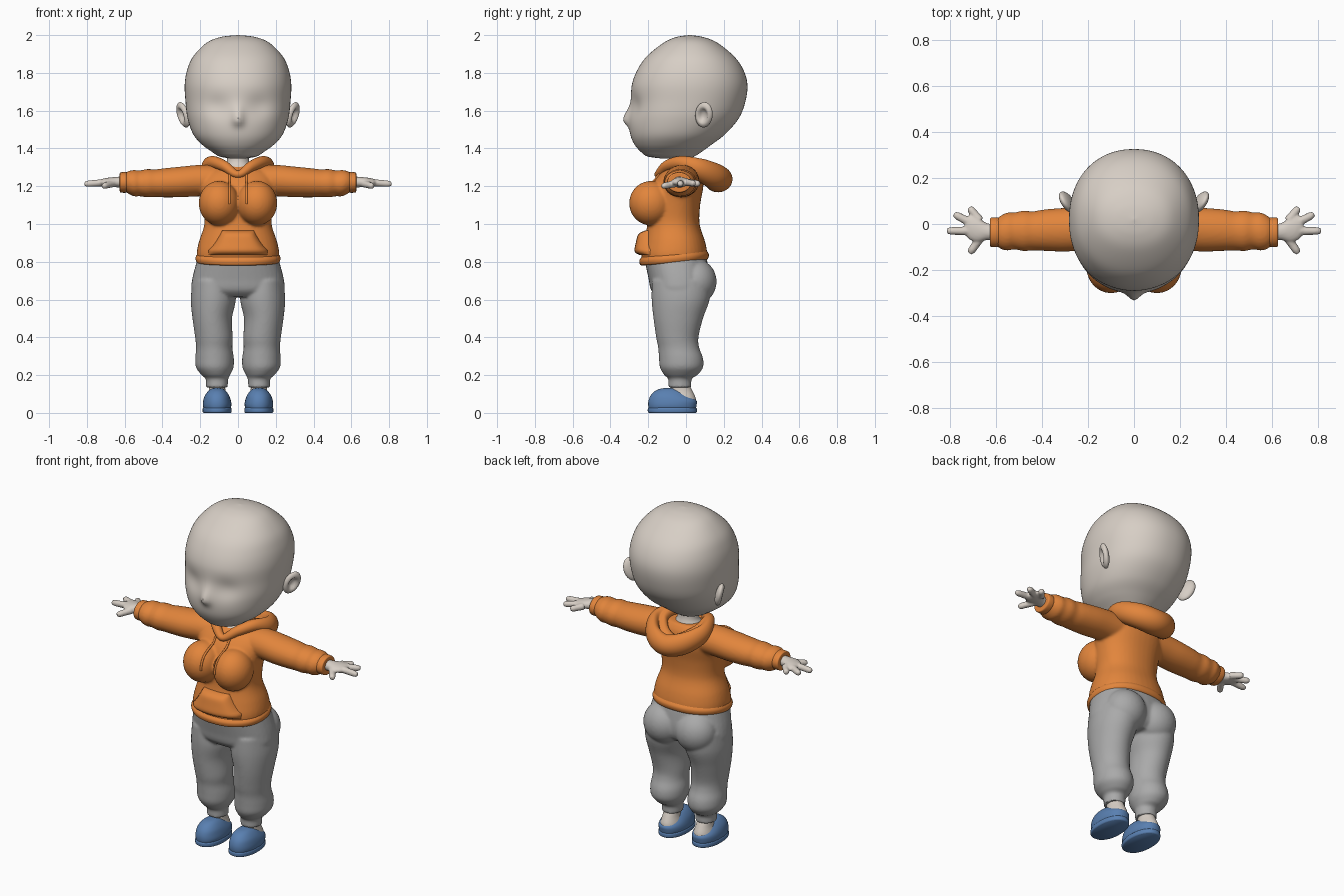
import bpy, bmesh, math
from mathutils import Vector, Matrix

if "Cube" in bpy.data.objects:
    bpy.data.objects.remove(bpy.data.objects["Cube"])


def material(name, rgb):
    m = bpy.data.materials.new(name)
    m.diffuse_color = (*rgb, 1)
    m.use_nodes = True
    m.node_tree.nodes["Principled BSDF"].inputs["Base Color"].default_value = m.diffuse_color
    return m


SKIN = material("pale skin", (0.68, 0.62, 0.56))
ORANGE = material("orange cloth", (0.76, 0.235, 0.045))
GREY = material("grey cloth", (0.40, 0.40, 0.40))
BLUE = material("blue shoe", (0.10, 0.215, 0.44))
Y, Z = Vector((0, 1, 0)), Vector((0, 0, 1))


def spline(rows, k, closed):
    """Catmull-Rom interpolation of rows of numbers."""
    n, out = len(rows), []
    get = (lambda i: rows[i % n]) if closed else (lambda i: rows[max(0, min(n - 1, i))])
    for i in range(n if closed else n - 1):
        for j in range(k):
            t = j / k
            out.append([0.5 * (2 * b + (c - a) * t + (2 * a - 5 * b + 4 * c - d) * t * t
                               + (3 * b - a - 3 * c + d) * t ** 3)
                        for a, b, c, d in zip(get(i - 1), get(i), get(i + 1), get(i + 2))])
    return out if closed else out + [list(rows[-1])]


def tube(bm, rows, up=Y, axis=None, seg=40, k=5, closed=False, power=2.0):
    """Sweep an ellipse through rows of (x, y, z, radius, radius, dent)."""
    pts, rings = spline(rows, k, closed), []
    n = len(pts)
    for i, r in enumerate(pts):
        a = pts[(i - 1) % n] if closed else pts[max(0, i - 1)]
        b = pts[(i + 1) % n] if closed else pts[min(n - 1, i + 1)]
        t = axis or (Vector(b[:3]) - Vector(a[:3])).normalized()
        side = t.cross(up).normalized()
        top = side.cross(t)
        ring = []
        for j in range(seg):
            ang = math.tau * j / seg
            c, s = (math.copysign(abs(f(ang)) ** (2 / power), f(ang)) for f in (math.cos, math.sin))
            m = 1 - (r[5] if len(r) > 5 else 0) * math.exp(-((ang - 1.95) / 0.5) ** 2)
            ring.append(bm.verts.new(Vector(r[:3]) + side * max(r[3], 0.002) * c * m
                                     + top * max(r[4], 0.002) * s * m))
        rings.append(ring)
    for i in range(n if closed else n - 1):
        p, q = rings[i], rings[(i + 1) % n]
        for j in range(seg):
            bm.faces.new((p[j], p[(j + 1) % seg], q[(j + 1) % seg], q[j]))
    if not closed:
        bm.faces.new(rings[0])
        bm.faces.new(rings[-1])


def stack(bm, rows, **kw):
    """Upright loft from rows of (x left, x right, y front, y back, z)."""
    tube(bm, [((l + r) / 2, (f + b) / 2, z, (r - l) / 2, (b - f) / 2) for l, r, f, b, z in rows],
         axis=Z, **kw)


def stack_mid(bm, rows, **kw):
    stack(bm, [(-w, w, f, b, z) for w, f, b, z in rows], **kw)


def ball(bm, c, r, rot=Matrix()):
    m = Matrix.Translation(c) @ rot @ Matrix.Diagonal((*r, 1))
    return bmesh.ops.create_uvsphere(bm, u_segments=32, v_segments=20, radius=1, matrix=m)["verts"]


def mirror(bm):
    d = bmesh.ops.duplicate(bm, geom=bm.verts[:] + bm.edges[:] + bm.faces[:])["geom"]
    for v in d:
        if isinstance(v, bmesh.types.BMVert):
            v.co.x *= -1


def finish(name, bm, mat, voxel=0, smooth=0):
    bmesh.ops.recalc_face_normals(bm, faces=bm.faces[:])
    me = bpy.data.meshes.new(name)
    bm.to_mesh(me)
    ob = bpy.data.objects.new(name, me)
    bpy.context.collection.objects.link(ob)
    if voxel:  # fuse overlapping volumes into one soft surface
        m = ob.modifiers.new("fuse", "REMESH")
        m.mode, m.voxel_size = "VOXEL", voxel
        m = ob.modifiers.new("soften", "SMOOTH")
        m.factor, m.iterations = 0.5, smooth
        ob.data = bpy.data.meshes.new_from_object(ob.evaluated_get(bpy.context.evaluated_depsgraph_get()))
        ob.modifiers.clear()
        ob.data.name = name
    me = ob.data
    me.materials.clear()
    me.materials.append(mat)
    for p in me.polygons:
        p.use_smooth = True
        p.material_index = 0
    me.set_sharp_from_angle(angle=math.radians(50))
    bpy.context.view_layer.update()
    return ob


# Head with nose ridge and shallow eye hollows
bm = bmesh.new()
stack_mid(bm, [(.05, -.14, .02, 1.348), (.10, -.205, .045, 1.358), (.135, -.237, .08, 1.38),
               (.19, -.272, .135, 1.42), (.237, -.295, .207, 1.475), (.267, -.303, .28, 1.56),
               (.278, -.293, .315, 1.65), (.282, -.286, .325, 1.74), (.268, -.255, .302, 1.82),
               (.235, -.205, .252, 1.89), (.165, -.118, .165, 1.96), (.09, -.05, .09, 1.99),
               (.002, .018, .022, 2.0)], seg=128, k=7, power=2.15)
for v in bm.verts:
    x, y, z = v.co
    if y < -.1:
        v.co.y -= .03 * math.exp(-(x / .03) ** 2 - ((z - 1.55) / (.06 if z > 1.55 else .03)) ** 2)
        v.co.y += .018 * math.exp(-((abs(x) - .11) / .07) ** 2 - ((z - 1.62) / .06) ** 2)
finish("head", bm, SKIN)

# Cupped ears
bm = bmesh.new()
rot = Matrix.Rotation(-.5, 4, "Z") @ Matrix.Rotation(.22, 4, "Y") @ Matrix.Rotation(-.3, 4, "X")
c = Vector((.29, .095, 1.578))
for v in ball(bm, c, (.024, .05, .07), rot):
    p = rot.inverted() @ (v.co - c)
    if p.x > 0:
        rho = math.hypot(p.y / .05, p.z / .07)
        p.x -= .028 * math.exp(-(rho / .5) ** 4)
        v.co = c + rot @ p
mirror(bm)
finish("ears", bm, SKIN)

# Neck spreading into the open collar
bm = bmesh.new()
stack_mid(bm, [(.115, -.13, .06, 1.24), (.10, -.112, .055, 1.28), (.066, -.083, .04, 1.315),
               (.057, -.075, .033, 1.35), (.06, -.08, .035, 1.42)])
finish("neck", bm, SKIN)

# Hoodie body, bust and sleeves
bm = bmesh.new()
tube(bm, [(.62, -.036, 1.22, .060, .050), (.595, -.036, 1.22, .060, .050), (.58, -.036, 1.22, .072, .06),
          (.55, -.033, 1.216, .083, .07), (.52, -.03, 1.215, .080, .068), (.48, -.03, 1.216, .088, .075),
          (.44, -.03, 1.216, .085, .073), (.39, -.027, 1.218, .09, .077), (.3, -.025, 1.223, .095, .081),
          (.2, -.022, 1.23, .092, .083), (.08, -.02, 1.23, .09, .08)], up=Z, axis=Vector((1, 0, 0)))
ball(bm, (.1, -.185, 1.11), (.108, .116, .118))
mirror(bm)
stack_mid(bm, [(.215, -.235, .11, .805), (.218, -.235, .112, .85), (.206, -.222, .10, .91),
               (.178, -.205, .072, 1.0), (.185, -.205, .075, 1.1), (.2, -.185, .092, 1.2),
               (.18, -.135, .085, 1.27), (.10, -.08, .06, 1.31)], power=2.2)
hoodie = finish("hoodie_body", bm, ORANGE, .008, 6)


def front(x, z):
    """y of the hoodie's front surface."""
    hit, loc, _, _ = hoodie.ray_cast(Vector((x, -1, z)), Y)
    return loc.y if hit else -.15


# Waistband, lower at the front
bm = bmesh.new()
stack_mid(bm, [(.195, -.21, .09, .795), (.216, -.238, .112, .797), (.224, -.246, .12, .81),
               (.224, -.246, .12, .826), (.214, -.234, .11, .842)], power=2.2, seg=64)
for v in bm.verts:
    v.co.z += .09 * (v.co.y + .06)
finish("waistband", bm, ORANGE)

# Sleeve cuffs
bm = bmesh.new()
tube(bm, [(.585, -.036, 1.22, .056, .046), (.59, -.036, 1.22, .064, .054), (.622, -.036, 1.22, .063, .053),
          (.626, -.036, 1.22, .052, .042)], up=Z, axis=Vector((1, 0, 0)))
mirror(bm)
finish("cuffs", bm, ORANGE)

# Pouch pocket, a padded panel following the belly
bm = bmesh.new()
NU, NV, grid = 25, 15, []
for j in range(NV):
    v = j / (NV - 1)
    z = .835 + .13 * v
    w = .155 - .072 * max(0, (v - .22) / .78) ** .75
    row = []
    for i in range(NU):
        u = 2 * i / (NU - 1) - 1
        edge = (1 - u ** 8) * (1 - abs(2 * v - 1) ** 6)
        row.append(bm.verts.new((u * w, front(u * w, z) - .008 - .034 * edge, z)))
    grid.append(row)
for j in range(NV - 1):
    for i in range(NU - 1):
        bm.faces.new((grid[j][i], grid[j][i + 1], grid[j + 1][i + 1], grid[j + 1][i]))
rim = [e for e in bm.edges if e.is_boundary]
for e in bmesh.ops.extrude_edge_only(bm, edges=rim)["geom"]:
    if isinstance(e, bmesh.types.BMVert):
        e.co.y += .025
finish("pouch_pocket", bm, ORANGE)

# Lowered hood: a thick dented roll round the neck
half = [(.07, -.105, 1.305, .028, .028, 0), (.125, -.03, 1.325, .036, .036, .1),
        (.14, .06, 1.298, .054, .058, .45), (.085, .14, 1.26, .068, .07, .6)]
path = [(0, -.145, 1.262, .022, .02, 0)] + half + [(0, .17, 1.238, .076, .07, .6)]
path += [(-r[0], *r[1:]) for r in reversed(half)]
bm = bmesh.new()
tube(bm, path, up=Z, closed=True, k=10, seg=48)
finish("hood", bm, ORANGE)

# Drawstrings
bm = bmesh.new()
zs = [1.285 - .02 * i for i in range(10)]
tube(bm, [(.045, front(.045, z) - .003, z, .006, .006) for z in zs], seg=10, k=2)
mirror(bm)
finish("drawstrings", bm, ORANGE)

# Hands: palm, three fingers and a thumb
bm = bmesh.new()
tube(bm, [(.6, -.035, 1.222, .034, .03), (.64, -.033, 1.222, .037, .028), (.68, -.025, 1.222, .054, .024),
          (.715, -.015, 1.22, .052, .02), (.735, -.012, 1.22, .03, .012)], up=Z, axis=Vector((1, 0, 0)))
for a, b in (((.66, -.05, 1.215), (.713, -.125, 1.2)), ((.7, -.03, 1.22), (.81, -.03, 1.212)),
             ((.7, 0, 1.22), (.78, .042, 1.215)), ((.67, .015, 1.22), (.715, .07, 1.213))):
    a, b = Vector(a), Vector(b)
    tube(bm, [(*a.lerp(b, t), r, r) for t, r in ((0, .02), (.5, .018), (.85, .017), (1.03, .011))],
         up=Z, seg=16)
mirror(bm)
finish("hands", bm, SKIN, .006, 3)

# Jogging trousers: legs, hips and seat
bm = bmesh.new()
stack(bm, [(.03, .24, -.18, .13, .7), (.012, .25, -.182, .125, .6), (.032, .241, -.172, .09, .5),
           (.028, .227, -.158, .066, .4), (.03, .222, -.147, .07, .345), (.022, .226, -.143, .09, .29),
           (.024, .222, -.138, .09, .24), (.042, .192, -.115, .06, .2), (.052, .171, -.094, .03, .18),
           (.054, .169, -.094, .03, .135)])
ball(bm, (.105, .05, .695), (.12, .112, .12))
mirror(bm)
stack_mid(bm, [(.208, -.222, .105, .835), (.222, -.215, .115, .79), (.242, -.198, .125, .71),
               (.245, -.185, .115, .65), (.2, -.15, .08, .615)], power=2.3)
finish("trousers", bm, GREY, .008, 5)

# Feet and ankles
bm = bmesh.new()
stack(bm, [(.05, .17, -.1, .05, .04), (.056, .165, -.1, .052, .075), (.066, .155, -.085, .035, .115),
           (.068, .154, -.078, .018, .15), (.068, .154, -.075, .015, .18)])
mirror(bm)
finish("feet", bm, SKIN)

# Slip-on shoes and their soles
bm = bmesh.new()
stack(bm, [(.042, .18, -.195, .05, .015), (.035, .186, -.2, .056, .04), (.038, .184, -.198, .055, .066),
           (.047, .175, -.187, .02, .092), (.063, .158, -.165, -.01, .115), (.08, .14, -.135, -.045, .128),
           (.1, .12, -.1, -.08, .132)], power=2.2)
mirror(bm)
finish("shoes", bm, BLUE)
bm = bmesh.new()
stack(bm, [(.038, .183, -.196, .052, 0), (.034, .187, -.202, .057, .006), (.034, .187, -.202, .057, .022),
           (.038, .183, -.196, .052, .028)], power=2.2)
mirror(bm)
finish("soles", bm, BLUE)
